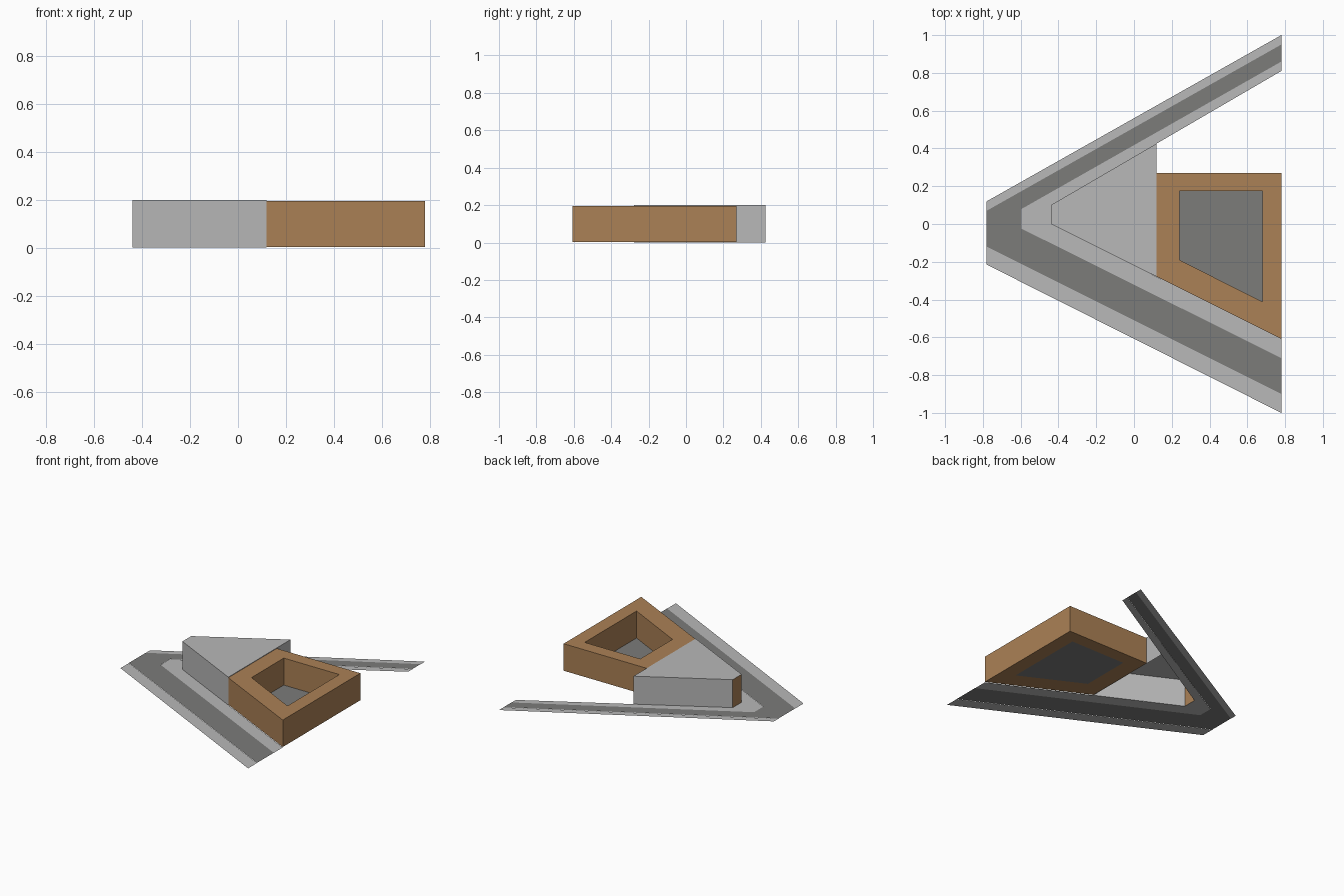
import bpy

if "Cube" in bpy.data.objects:
    bpy.data.objects.remove(bpy.data.objects["Cube"])


def material(name, rgb):
    m = bpy.data.materials.new(name)
    m.diffuse_color = (*rgb, 1)
    m.use_nodes = True
    m.node_tree.nodes["Principled BSDF"].inputs["Base Color"].default_value = m.diffuse_color
    return m


PAVING = material("light grey", (0.48, 0.48, 0.48))
ASPHALT = material("dark grey", (0.20, 0.20, 0.195))
BRICK = material("brown", (0.41, 0.22, 0.092))


def build(name, verts, faces, mats, slots=None):
    mesh = bpy.data.meshes.new(name)
    mesh.from_pydata(verts, [], faces)
    for m in mats:
        mesh.materials.append(m)
    for i, s in (slots or {}).items():
        mesh.polygons[i].material_index = s
    obj = bpy.data.objects.new(name, mesh)
    bpy.context.collection.objects.link(obj)
    return obj


def at(points, z):
    return [(x, y, z) for x, y in points]


def band(name, outer, inner, z, mat):
    """Flat V-shaped strip between two open four-point outlines."""
    n = len(outer)
    faces = [(i, i + 1, n + i + 1, n + i) for i in range(n - 1)]
    build(name, at(outer, z) + at(inner, z), faces, [mat])


# Outlines of the V, from the front arm tip round the blunt nose to the back arm tip
E = 0.78
kerb_out = [(E, 1.0), (-E, 0.12), (-E, -0.215), (E, -1.0)]
road_out = [(E, 0.95), (-E, 0.07), (-E, -0.12), (E, -0.9)]
road_in = [(E, 0.86), (-0.595, 0.08), (-0.595, -0.025), (E, -0.71)]
kerb_in = [(E, 0.81), (-0.44, 0.1), (-0.44, 0.0), (E, -0.608)]

# Road with a pavement on each side
band("outer_pavement", kerb_out, road_out, 0.0, PAVING)
band("road", road_out, road_in, 0.001, ASPHALT)
band("inner_pavement", road_in, kerb_in, 0.0, PAVING)

# Wedge building: open underneath, brown nose wall
wedge = [(0.118, 0.425), (-0.44, 0.1), (-0.44, 0.0), (0.118, -0.278)]
walls = [((i + 1) % 4, i, i + 4, (i + 1) % 4 + 4) for i in range(4)]
walls = [f[::-1] for f in walls]
build("wedge_building", at(wedge, 0.0) + at(wedge, 0.2),
      walls + [(4, 5, 6, 7)], [PAVING, BRICK], {1: 1})

# Courtyard building: outer walls, inner walls, roof ring and underside ring
plan = [(E, 0.27), (0.118, 0.27), (0.118, -0.278), (E, -0.608)]
yard = [(0.68, 0.175), (0.24, 0.175), (0.24, -0.19), (0.68, -0.412)]
LOW, TOP = 0.003, 0.196
verts = at(plan, LOW) + at(plan, TOP) + at(yard, LOW) + at(yard, TOP)
faces = []
for i in range(4):
    j = (i + 1) % 4
    faces += [(i, j, j + 4, i + 4),              # outer wall
              (j + 8, i + 8, i + 12, j + 12),    # courtyard wall
              (i + 4, j + 4, j + 12, i + 12),    # roof
              (j, i, i + 8, j + 8)]              # underside
build("courtyard_building", verts, faces, [BRICK])

# Courtyard floor
build("courtyard_floor", at(yard, LOW), [(0, 1, 2, 3)], [ASPHALT])
